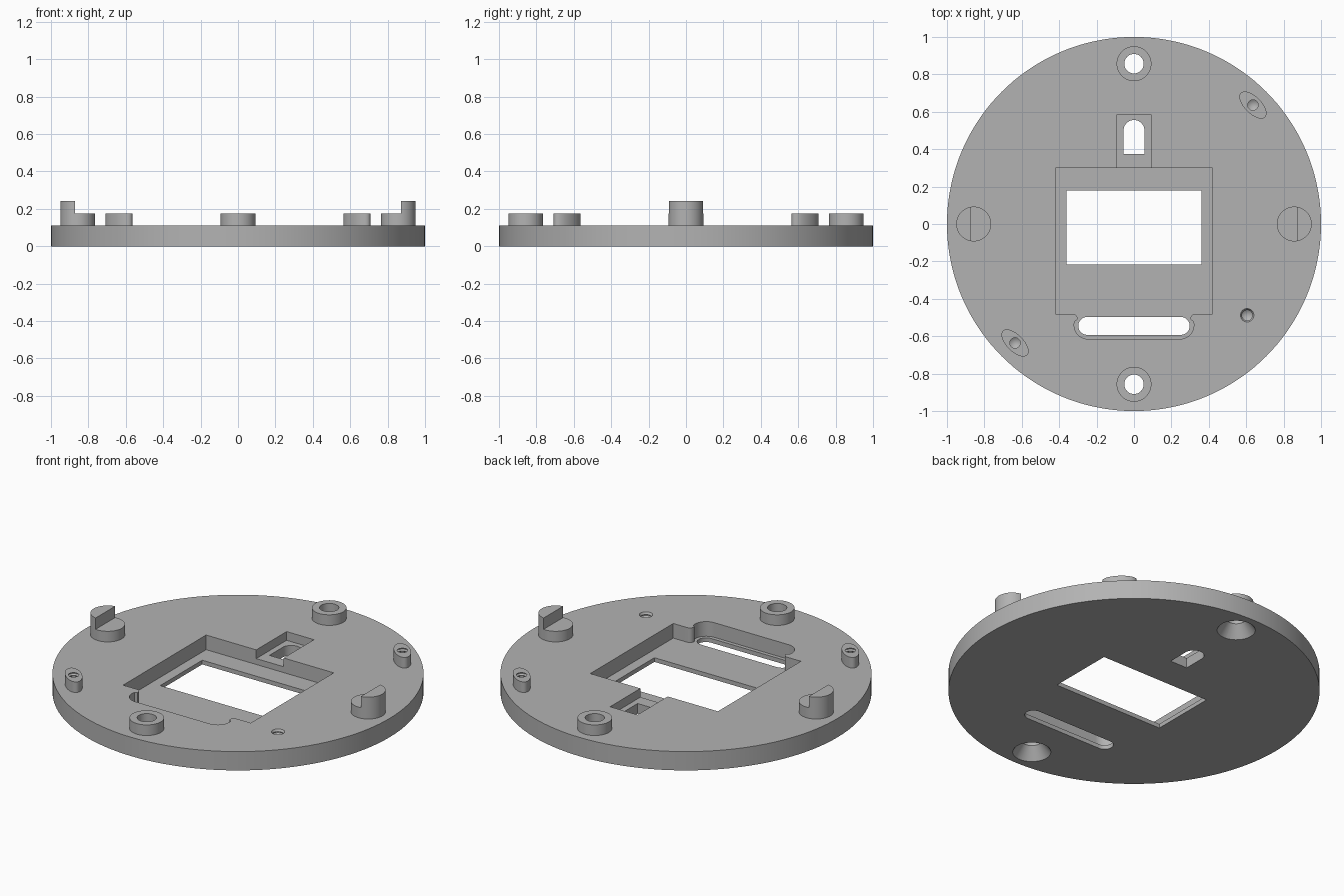
import bpy, bmesh, math

if "Cube" in bpy.data.objects:
    bpy.data.objects.remove(bpy.data.objects["Cube"])

TOP, BOSS_TOP, PEG_TOP, FLOOR = 0.112, 0.175, 0.242, 0.025
ABOVE, BELOW = 0.3, -0.1

grey = bpy.data.materials.new("plain grey")
grey.use_nodes = True
colour = (0.45, 0.45, 0.45, 1)
grey.diffuse_color = colour
grey.node_tree.nodes["Principled BSDF"].inputs["Base Color"].default_value = colour


def finish(name, bm):
    bmesh.ops.recalc_face_normals(bm, faces=bm.faces)
    mesh = bpy.data.meshes.new(name)
    bm.to_mesh(mesh)
    bm.free()
    mesh.materials.append(grey)
    ob = bpy.data.objects.new(name, mesh)
    bpy.context.collection.objects.link(ob)
    return ob


def prism(name, outline, z0, z1):
    """Extrude a flat outline from z0 up to z1."""
    bm = bmesh.new()
    face = bm.faces.new([bm.verts.new((x, y, z0)) for x, y in outline])
    new = bmesh.ops.extrude_face_region(bm, geom=[face])["geom"]
    verts = [v for v in new if isinstance(v, bmesh.types.BMVert)]
    bmesh.ops.translate(bm, verts=verts, vec=(0, 0, z1 - z0))
    return finish(name, bm)


def lathe(name, profile, cx, cy, steps=40):
    """Spin an (r, z) profile, which starts and ends on the axis."""
    bm = bmesh.new()
    verts = [bm.verts.new((cx + r, cy, z)) for r, z in profile]
    edges = [bm.edges.new(pair) for pair in zip(verts, verts[1:])]
    bmesh.ops.spin(bm, geom=verts + edges, cent=(cx, cy, 0), axis=(0, 0, 1),
                   angle=math.tau, steps=steps)
    bmesh.ops.remove_doubles(bm, verts=bm.verts, dist=0.0001)
    return finish(name, bm)


def arc(cx, cy, rx, a0, a1, n=12, ry=None, turn=0):
    pts = []
    for i in range(n + 1):
        t = math.radians(a0 + (a1 - a0) * i / n)
        u, v = rx * math.cos(t), (ry or rx) * math.sin(t)
        c, s = math.cos(math.radians(turn)), math.sin(math.radians(turn))
        pts.append((cx + u * c - v * s, cy + u * s + v * c))
    return pts


def ring(cx, cy, rx, n=64, **kw):
    return arc(cx, cy, rx, 0, 360, n, **kw)[:-1]


def box(x, y0, y1):
    return [(-x, y0), (x, y0), (x, y1), (-x, y1)]


def cut(targets, cutter):
    for ob in targets:
        mod = ob.modifiers.new("cut", "BOOLEAN")
        mod.operation, mod.solver, mod.object = "DIFFERENCE", "EXACT", cutter
        bpy.context.view_layer.objects.active = ob
        bpy.ops.object.modifier_apply(modifier=mod.name)
    bpy.data.objects.remove(cutter)


# Round base plate
plate = prism("base_plate", ring(0, 0, 1, 144), 0, TOP)
parts = [plate]

# Main pocket with the necked slot bay along its front edge
half = [(0.42, 0.30), (0.42, -0.48)]
half += arc(0.327, -0.505, 0.025, 90, 195, 8)
half += arc(0.245, -0.54, 0.075, 15, -90, 12)
cut([plate], prism("pocket", half + [(-x, y) for x, y in reversed(half)], FLOOR, ABOVE))

# Shallower notch behind the pocket
cut([plate], prism("notch", box(0.09, 0.25, 0.585), 0.06, ABOVE))

# Window, arched hole and long slot through the floor
cut([plate], prism("window", box(0.36, -0.217, 0.178), BELOW, ABOVE))
arch = [(-0.056, 0.375), (0.056, 0.375)] + arc(0, 0.5, 0.056, 0, 180, 20)
cut([plate], prism("arched_hole", arch, BELOW, ABOVE))
slot = arc(0.25, -0.545, 0.048, -90, 90) + arc(-0.25, -0.545, 0.048, 90, 270)
cut([plate], prism("long_slot", slot, BELOW, ABOVE))

# Screw bosses at front and back, countersunk from below
for side, y in (("front", -0.857), ("back", 0.857)):
    boss = prism(side + "_screw_boss", ring(0, y, 0.093), TOP, BOSS_TOP)
    parts.append(boss)
    hole = [(0, BELOW), (0.103, BELOW), (0.103, 0), (0.052, 0.07), (0.052, ABOVE), (0, ABOVE)]
    cut([plate, boss], lathe("screw_hole", hole, 0, y, 48))

# Stepped pegs: the outer part stands taller than the inner ledge
for side, s in (("left", 1), ("right", -1)):
    peg = prism(side + "_stepped_peg", ring(s * 0.857, 0, 0.093), TOP, PEG_TOP)
    ledge = [(s * 0.7, -0.2), (s * 0.872, -0.2), (s * 0.872, 0.2), (s * 0.7, 0.2)]
    cut([peg], prism("step", ledge, BOSS_TOP, ABOVE))
    parts.append(peg)


def threaded_hole(targets, x, y, top):
    """Blind hole with a conical end and grooved walls."""
    profile, z = [(0, 0.02), (0.028, 0.04)], 0.045
    while z < top - 0.012:
        profile += [(0.028, z), (0.037, z + 0.006), (0.037, z + 0.01), (0.028, z + 0.016)]
        z += 0.019
    profile += [(0.036, top), (0.036, ABOVE), (0, ABOVE)]
    cut(targets, lathe("threaded_hole", profile, x, y, 32))


# Oval bosses with threaded holes, and one threaded hole in the plate
for side, s in (("back_left", 1), ("front_right", -1)):
    x = y = s * 0.636
    oval = prism(side + "_oval_boss", ring(x, y, 0.092, ry=0.045, turn=-45), TOP, BOSS_TOP)
    parts.append(oval)
    threaded_hole([plate, oval], x, y, BOSS_TOP)
threaded_hole([plate], 0.605, -0.488, TOP)

# Smooth the round walls, keep the edges crisp
bpy.ops.object.select_all(action="DESELECT")
for ob in parts:
    ob.select_set(True)
bpy.context.view_layer.objects.active = plate
bpy.ops.object.shade_smooth_by_angle(angle=math.radians(25))
